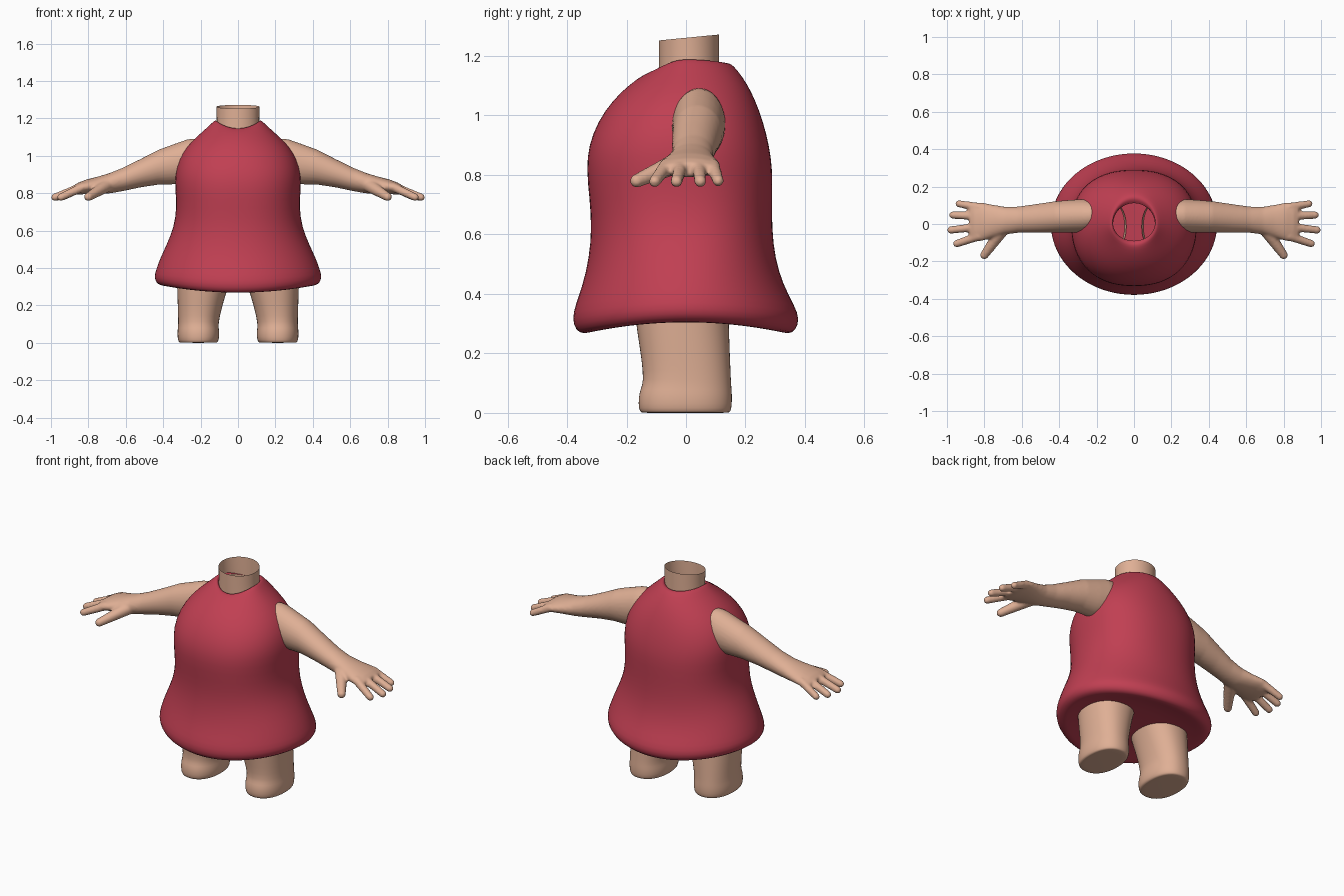
import bpy, bmesh, math
from mathutils import Vector


def material(name, rgb):
    m = bpy.data.materials.new(name)
    m.diffuse_color = (*rgb, 1)
    return m


RED = material("dress red", (0.53, 0.05, 0.085))
SKIN = material("skin", (0.74, 0.43, 0.30))


def oval(n, power=2.0):
    """Unit superellipse as (cos-like, sin-like) pairs."""
    out = []
    for i in range(n):
        a = 2 * math.pi * i / n
        c, s = math.cos(a), math.sin(a)
        out.append((math.copysign(abs(c) ** (2 / power), c),
                    math.copysign(abs(s) ** (2 / power), s)))
    return out


def loft(bm, rings, cap_start=False, cap_end=False):
    loops = [[bm.verts.new(p) for p in ring] for ring in rings]
    n = len(loops[0])
    for a, b in zip(loops, loops[1:]):
        for i in range(n):
            j = (i + 1) % n
            bm.faces.new((a[i], a[j], b[j], b[i]))
    if cap_start:
        bm.faces.new(loops[0][::-1])
    if cap_end:
        bm.faces.new(loops[-1])


def finish(bm, name, mat):
    bmesh.ops.recalc_face_normals(bm, faces=bm.faces[:])
    for f in bm.faces:
        f.smooth = True
    me = bpy.data.meshes.new(name)
    bm.to_mesh(me)
    bm.free()
    me.materials.append(mat)
    ob = bpy.data.objects.new(name, me)
    bpy.context.collection.objects.link(ob)
    return ob


def subdivide(ob, levels=2):
    m = ob.modifiers.new("round", 'SUBSURF')
    m.levels = m.render_levels = levels


# Dress: (z, half width, front y, back y, squareness, side rise, front dip)
dress_rows = [
    (0.305, 0.10, -0.09, 0.09, 2.0, 0.00, 0),
    (0.300, 0.26, -0.22, 0.22, 2.0, 0.01, 0),
    (0.275, 0.37, -0.31, 0.31, 2.0, 0.03, 0),
    (0.264, 0.405, -0.345, 0.345, 2.0, 0.04, 0),
    (0.276, 0.437, -0.372, 0.370, 2.0, 0.04, 0),
    (0.315, 0.450, -0.384, 0.384, 2.0, 0.035, 0),
    (0.36, 0.440, -0.374, 0.366, 2.0, 0.03, 0),
    (0.43, 0.418, -0.348, 0.328, 2.05, 0.02, 0),
    (0.52, 0.380, -0.327, 0.300, 2.1, 0.01, 0),
    (0.62, 0.343, -0.318, 0.290, 2.2, 0, 0),
    (0.72, 0.329, -0.325, 0.290, 2.3, 0, 0),
    (0.82, 0.336, -0.336, 0.292, 2.3, 0, 0),
    (0.90, 0.338, -0.328, 0.280, 2.3, 0, 0),
    (0.98, 0.318, -0.297, 0.260, 2.2, 0, 0),
    (1.05, 0.275, -0.248, 0.234, 2.1, 0, 0),
    (1.11, 0.212, -0.190, 0.205, 2.0, 0, 0.005),
    (1.16, 0.155, -0.138, 0.172, 2.0, 0, 0.02),
    (1.188, 0.127, -0.115, 0.150, 2.0, 0, 0.04),
    (1.190, 0.117, -0.100, 0.130, 2.0, 0, 0.045),
    (1.175, 0.112, -0.090, 0.112, 2.0, 0, 0.045),
]
rings = []
for z, w, y0, y1, p, rise, dip in dress_rows:
    rings.append([(w * c, (y1 if s > 0 else -y0) * s,
                   z + rise * c * c - dip * max(0, -s) ** 2 - 0.3 * dip * max(0, s) ** 2)
                  for c, s in oval(40, p)])
bm = bmesh.new()
loft(bm, rings, cap_start=True)
subdivide(finish(bm, "dress", RED), 1)

# Neck: open tube, slightly lower at the front of its rim
bm = bmesh.new()
loft(bm, [[(r * c, 0.01 + 0.102 * s, z + tilt * s) for c, s in oval(32)]
          for z, r, tilt in ((1.08, 0.122, 0), (1.14, 0.115, 0),
                             (1.20, 0.114, 0.005), (1.262, 0.116, 0.010))])
subdivide(finish(bm, "neck", SKIN), 1)

# Legs: (z, inner x, outer x, front y, back y)
leg_rows = [
    (0.000, 0.118, 0.308, -0.145, 0.140),
    (0.001, 0.112, 0.314, -0.152, 0.147),
    (0.012, 0.102, 0.322, -0.160, 0.154),
    (0.050, 0.099, 0.325, -0.161, 0.156),
    (0.080, 0.103, 0.322, -0.154, 0.154),
    (0.105, 0.104, 0.320, -0.143, 0.152),
    (0.180, 0.088, 0.322, -0.150, 0.149),
    (0.260, 0.065, 0.325, -0.163, 0.146),
    (0.330, 0.040, 0.327, -0.172, 0.144),
]
bm = bmesh.new()
loft(bm, [[((a + b) / 2 + (b - a) / 2 * c, (f + k) / 2 + (k - f) / 2 * s, z)
           for c, s in oval(28, 2.25)] for z, a, b, f, k in leg_rows], cap_start=True)
legs = finish(bm, "legs", SKIN)
legs.modifiers.new("pair", 'MIRROR').use_mirror_merge = False
subdivide(legs, 1)
bpy.context.view_layer.objects.active = legs
legs.select_set(True)
bpy.ops.object.shade_smooth_by_angle(angle=math.radians(50))

# Arm and palm: (x, centre y, centre z, half depth, half height)
arm_rows = [
    (0.200, 0.045, 0.990, 0.060, 0.080),
    (0.225, 0.045, 0.985, 0.083, 0.108),
    (0.270, 0.043, 0.970, 0.090, 0.118),
    (0.340, 0.041, 0.955, 0.088, 0.108),
    (0.420, 0.038, 0.940, 0.084, 0.094),
    (0.520, 0.030, 0.907, 0.077, 0.076),
    (0.620, 0.023, 0.872, 0.070, 0.062),
    (0.690, 0.018, 0.852, 0.074, 0.054),
    (0.750, 0.015, 0.842, 0.087, 0.046),
    (0.810, 0.012, 0.834, 0.102, 0.039),
    (0.855, 0.010, 0.824, 0.106, 0.032),
    (0.880, 0.010, 0.818, 0.096, 0.022),
]
bm = bmesh.new()
loft(bm, [[(x, y + ry * c, z + rz * s) for c, s in oval(28)]
          for x, y, z, ry, rz in arm_rows], True, True)

# Fingers and thumb: root, tip, root radius, tip radius
digits = [
    ((0.83, 0.090, 0.832), (0.936, 0.108, 0.780), 0.024, 0.020),
    ((0.83, 0.042, 0.836), (0.969, 0.048, 0.778), 0.025, 0.021),
    ((0.83, -0.015, 0.836), (0.979, -0.032, 0.778), 0.025, 0.021),
    ((0.83, -0.065, 0.832), (0.947, -0.105, 0.778), 0.025, 0.021),
    ((0.70, -0.025, 0.842), (0.800, -0.166, 0.780), 0.038, 0.024),
]
for root, tip, r0, r1 in digits:
    for i in range(13):
        t = i / 12
        geo = bmesh.ops.create_icosphere(bm, subdivisions=2, radius=r0 + (r1 - r0) * t)
        bmesh.ops.translate(bm, verts=geo["verts"], vec=Vector(root).lerp(Vector(tip), t))
arms = finish(bm, "arms", SKIN)

# Fuse arm with its hand, soften the joins, then copy to the other side
m = arms.modifiers.new("fuse", 'REMESH')
m.mode = 'VOXEL'
m.voxel_size = 0.007
m.use_smooth_shade = True
m = arms.modifiers.new("soften", 'SMOOTH')
m.factor = 0.5
m.iterations = 6
arms.modifiers.new("pair", 'MIRROR').use_mirror_merge = False
